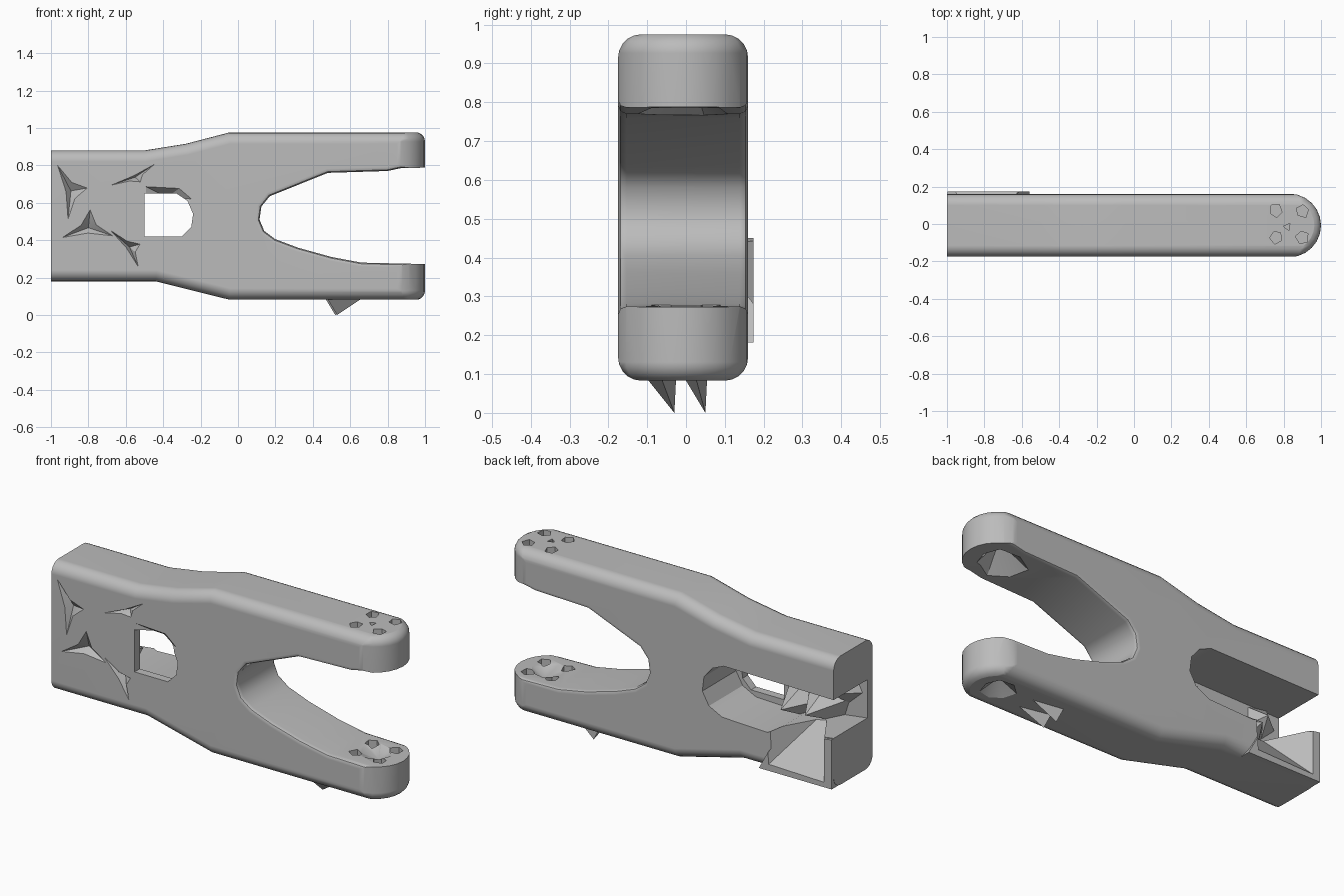
import bpy, bmesh, random
from math import sin, cos, pi, radians
from mathutils import Vector

random.seed(4)
if "Cube" in bpy.data.objects:
    bpy.data.objects.remove(bpy.data.objects["Cube"])

FRONT, BACK = -0.175, 0.16
MID = (FRONT + BACK) / 2

grey = bpy.data.materials.new("plain grey")
grey.use_nodes = True
grey.diffuse_color = (0.5, 0.5, 0.5, 1)
grey.node_tree.nodes["Principled BSDF"].inputs["Base Color"].default_value = (0.5, 0.5, 0.5, 1)


def make(name, bm):
    bmesh.ops.recalc_face_normals(bm, faces=bm.faces)
    mesh = bpy.data.meshes.new(name)
    bm.to_mesh(mesh)
    bm.free()
    mesh.materials.append(grey)
    obj = bpy.data.objects.new(name, mesh)
    bpy.context.collection.objects.link(obj)
    return obj


def prism(name, outline, axis, lo, hi, rims=()):
    """Extrude a 2D outline along y or z; round the rims given as (rule, radius, segments)."""
    place = (lambda p, t: (p[0], t, p[1])) if axis == "y" else (lambda p, t: (p[0], p[1], t))
    bm = bmesh.new()
    face = bm.faces.new([bm.verts.new(place(p, lo)) for p in outline])
    top = bmesh.ops.extrude_face_region(bm, geom=[face])["geom"]
    shift = Vector(place((0, 0), hi - lo))
    bmesh.ops.translate(bm, vec=shift, verts=[v for v in top if isinstance(v, bmesh.types.BMVert)])
    bmesh.ops.recalc_face_normals(bm, faces=bm.faces)
    for rule, radius, segments in rims:
        edges = [e for e in bm.edges if rule(e.verts[0].co, e.verts[1].co)]
        bmesh.ops.bevel(bm, geom=edges, offset=radius, segments=segments, profile=0.5, affect="EDGES")
    return make(name, bm)


def spike(name, base, apex):
    """Pyramid over a ring of 3D points."""
    bm = bmesh.new()
    ring = [bm.verts.new(p) for p in base]
    tip = bm.verts.new(apex)
    bm.faces.new(ring)
    for a, b in zip(ring, ring[1:] + ring[:1]):
        bm.faces.new((a, b, tip))
    return make(name, bm)


def combine(target, tool, operation="DIFFERENCE"):
    mod = target.modifiers.new("combine", "BOOLEAN")
    mod.operation, mod.solver, mod.object = operation, "EXACT", tool
    bpy.context.view_layer.objects.active = target
    bpy.ops.object.modifier_apply(modifier=mod.name)
    bpy.data.objects.remove(tool)


def ring(x, y, r, n, wobble=0.0):
    turn = random.uniform(0, pi)
    return [(x + r * random.uniform(1 - wobble, 1 + wobble) * cos(turn + 2 * pi * i / n),
             y + r * random.uniform(1 - wobble, 1 + wobble) * sin(turn + 2 * pi * i / n))
            for i in range(n)]


# Forked body outline, carried past the prong tips
body_outline = [(-1, 0.88), (-0.5, 0.88), (-0.28, 0.915), (-0.05, 0.975), (1.1, 0.975),
                (1.1, 0.79), (0.87, 0.785), (0.8, 0.77), (0.48, 0.76), (0.17, 0.635),
                (0.125, 0.58), (0.115, 0.51), (0.14, 0.45), (0.2, 0.405), (0.32, 0.36),
                (0.5, 0.31), (0.66, 0.28), (1.1, 0.27), (1.1, 0.083),
                (-0.05, 0.083), (-0.44, 0.18), (-1, 0.18)]


def outer_rim(a, b):
    level = abs(a.y - b.y) < 0.001 and abs(a.x - b.x) > 0.05
    return level and (min(a.z, b.z) > 0.86 or max(a.z, b.z) < 0.2)


def fork_rim(a, b):
    return abs(a.y - b.y) < 0.001 and min(a.x, b.x) > 0 and 0.2 < min(a.z, b.z) and max(a.z, b.z) < 0.8


body = prism("forked_body", body_outline, "y", FRONT, BACK,
             [(outer_rim, 0.06, 5), (fork_rim, 0.022, 2)])

# Round the prong tips in plan
half = 0.17
plan = [(-1.3, MID - half)]
plan += [(0.83 + half * cos(radians(a)), MID + half * sin(radians(a))) for a in range(-90, 91, 15)]
plan += [(-1.3, MID + half)]
tips = prism("tip_shape", plan, "z", 0.081, 0.977,
             [(lambda a, b: abs(a.z - b.z) < 0.01, 0.05, 5)])
combine(body, tips, "INTERSECT")

# Square lower back corner at the open end
corner = [(-0.998, 0.181), (-0.998, 0.45), (-0.68, 0.4), (-0.56, 0.181)]
combine(body, prism("lower_back_corner", corner, "y", 0.05, 0.174), "UNION")

# Back pocket, open at the end, and the window through the front wall
pocket = [(-1.2, 0.66), (-0.34, 0.67), (-0.27, 0.64), (-0.22, 0.58), (-0.21, 0.5),
          (-0.25, 0.43), (-0.33, 0.39), (-0.6, 0.38), (-0.66, 0.41), (-1.2, 0.48)]
combine(body, prism("pocket_cutter", pocket, "y", FRONT + 0.045, 0.4))
window = [(-0.5, 0.65), (-0.33, 0.65), (-0.27, 0.61), (-0.24, 0.54),
          (-0.25, 0.47), (-0.3, 0.42), (-0.5, 0.42)]
combine(body, prism("window_cutter", window, "y", -0.4, 0))

# Floor of the pocket falling away to the lower back edge
fall = [(x, 0.2, z) for x, z in [(-0.97, 0.18), (-0.97, 0.5), (-0.58, 0.48), (-0.6, 0.19)]]
combine(body, spike("floor_cutter", fall, (-0.8, -0.07, 0.47)))

# Sunken edge above the window
combine(body, spike("window_edge_cutter",
                    [(x, FRONT - 0.005, z) for x, z in
                     [(-0.5, 0.69), (-0.31, 0.68), (-0.24, 0.62), (-0.26, 0.58), (-0.5, 0.64)]],
                    (-0.38, FRONT + 0.07, 0.63)))

# Three-armed dents in the front wall
dents = [[(-0.97, 0.81), (-0.8, 0.68), (-0.91, 0.5)],
         [(-0.95, 0.41), (-0.79, 0.57), (-0.66, 0.42)],
         [(-0.69, 0.69), (-0.44, 0.81), (-0.52, 0.71)],
         [(-0.69, 0.46), (-0.52, 0.38), (-0.53, 0.25)]]
for corners in dents:
    pts = [Vector(c) for c in corners]
    centre = sum(pts, Vector((0, 0))) / 3
    star = []
    for p, q in zip(pts, pts[1:] + pts[:1]):
        star += [p, centre.lerp((p + q) / 2, 0.6)]
    combine(body, spike("dent_cutter", [(p.x, FRONT - 0.003, p.y) for p in star],
                        (centre.x, FRONT + 0.038, centre.y)))

# Five-sided holes sunk into the top of each prong
for x in (0.76, 0.9):
    for y in (-0.07, 0.07):
        for lo, hi in ((0.89, 1.2), (0.19, 0.5)):
            combine(body, prism("hole_cutter", ring(x, y, 0.036, 5, 0.15), "z", lo, hi))
combine(body, prism("small_hole_cutter", ring(0.82, -0.015, 0.022, 3), "z", 0.9, 1.2))

# Uneven hollows on the undersides of both prongs and the lower prong's top
for x, z, apex, r in ((0.82, 0.76, 0.88, 0.14), (0.83, 0.285, 0.23, 0.11), (0.83, 0.075, 0.14, 0.1)):
    hollow = [(px, py, z) for px, py in ring(x, MID, r, 7, 0.1)]
    combine(body, spike("hollow_cutter", hollow, (0.84, 0.01, apex)))

bpy.ops.object.select_all(action="DESELECT")
body.select_set(True)
bpy.context.view_layer.objects.active = body
bpy.ops.object.shade_smooth_by_angle(angle=radians(30))
normals = body.modifiers.new("even_normals", "WEIGHTED_NORMAL")
normals.keep_sharp = True

# Crumpled peaks inside the pocket
for i, (x, z, r, depth) in enumerate([(-0.78, 0.49, 0.12, 0.05), (-0.88, 0.6, 0.09, -0.03),
                                      (-0.62, 0.47, 0.1, 0.03)]):
    base = [(px, FRONT + 0.04, pz) for px, pz in ring(x, z, r, 5, 0.15)]
    spike(f"pocket_peak_{i + 1}", base, (x + 0.03, depth, z - 0.02))

# Splinters under the lower prong
for name, x, near, far, tip in (("front_splinter", 0.54, -0.11, -0.025, -0.03),
                                ("back_splinter", 0.53, -0.01, 0.055, 0.05)):
    base = [(x - 0.07, near, 0.1), (x + 0.14, (near + far) / 2, 0.1), (x - 0.06, far, 0.1)]
    spike(name, base, (x - 0.01, tip, 0))
